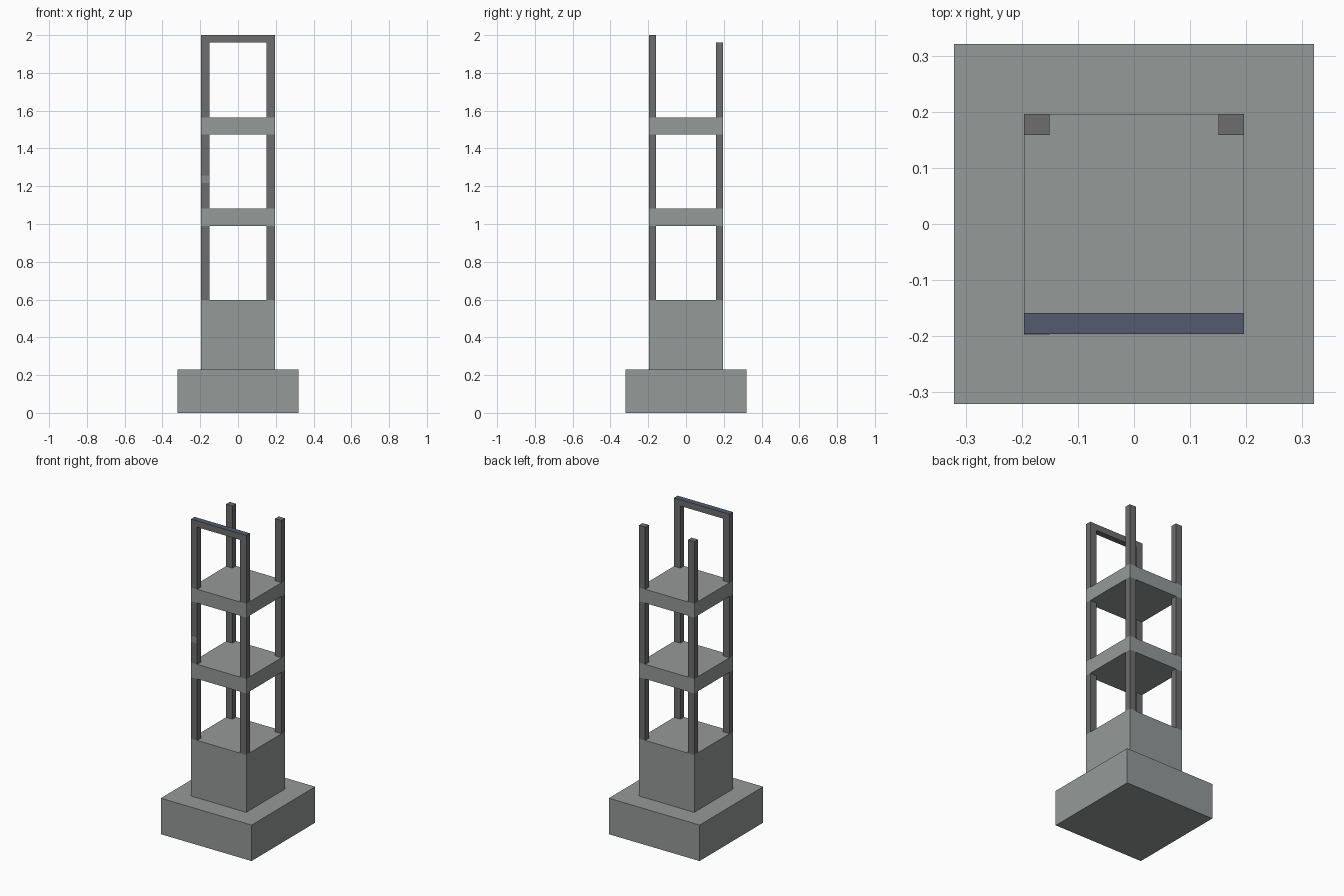
import bpy, bmesh

if "Cube" in bpy.data.objects:
    bpy.data.objects.remove(bpy.data.objects["Cube"])

def material(name, rgb):
    m = bpy.data.materials.new(name)
    m.diffuse_color = (*rgb, 1)
    m.use_nodes = True
    m.node_tree.nodes["Principled BSDF"].inputs["Base Color"].default_value = m.diffuse_color
    return m

STONE = material("pale grey stone", (0.30, 0.32, 0.315))
DARK = material("dark grey", (0.155, 0.153, 0.156))
BLUE = material("slate blue", (0.088, 0.105, 0.155))
MARK = material("mid grey", (0.26, 0.26, 0.26))

def box(name, x, y, z, mat, top=None):
    """Box from (min, max) ranges; optional second material on the top face."""
    bm = bmesh.new()
    bmesh.ops.create_cube(bm, size=1)
    for v in bm.verts:
        v.co = [r[0] + (c + 0.5) * (r[1] - r[0]) for c, r in zip(v.co, (x, y, z))]
    me = bpy.data.meshes.new(name)
    bm.normal_update()
    if top:
        for f in bm.faces:
            f.material_index = 1 if f.normal.z > 0.9 else 0
    bm.to_mesh(me)
    bm.free()
    me.materials.append(mat)
    if top:
        me.materials.append(top)
    ob = bpy.data.objects.new(name, me)
    bpy.context.collection.objects.link(ob)
    return ob

B, W = 0.321, 0.196      # half widths of foundation and tower
PX, PY = 0.045, 0.037    # post section
SLABS = [(0.99, 1.083), (1.475, 1.563)]

# Foundation and pedestal
box("foundation", (-B, B), (-B, B), (0, 0.23), STONE)
box("pedestal", (-W, W), (-W, W), (0.23, 0.597), STONE)

# Floor slabs
for i, z in enumerate(SLABS):
    box(f"floor_slab_{i + 1}", (-W, W), (-W, W), z, STONE)

# Corner posts, one length per storey
levels = [(0.597, SLABS[0][0]), (SLABS[0][1], SLABS[1][0]), (SLABS[1][1], 1.96)]
for sx, nx in ((-1, "left"), (1, "right")):
    for sy, ny in ((-1, "front"), (1, "back")):
        for i, z in enumerate(levels):
            x = sorted((sx * W, sx * (W - PX)))
            y = sorted((sy * W, sy * (W - PY)))
            box(f"{ny}_{nx}_post_{i + 1}", x, y, z, DARK)

# Lintel joining the two front posts
box("front_lintel", (-W, W), (-W, -W + PY), (1.96, 2.0), DARK, top=BLUE)

# Small pale patch on the front left post
box("post_patch", (-W, -W + PX), (-W - 0.001, -W + 0.001), (1.217, 1.258), MARK)
